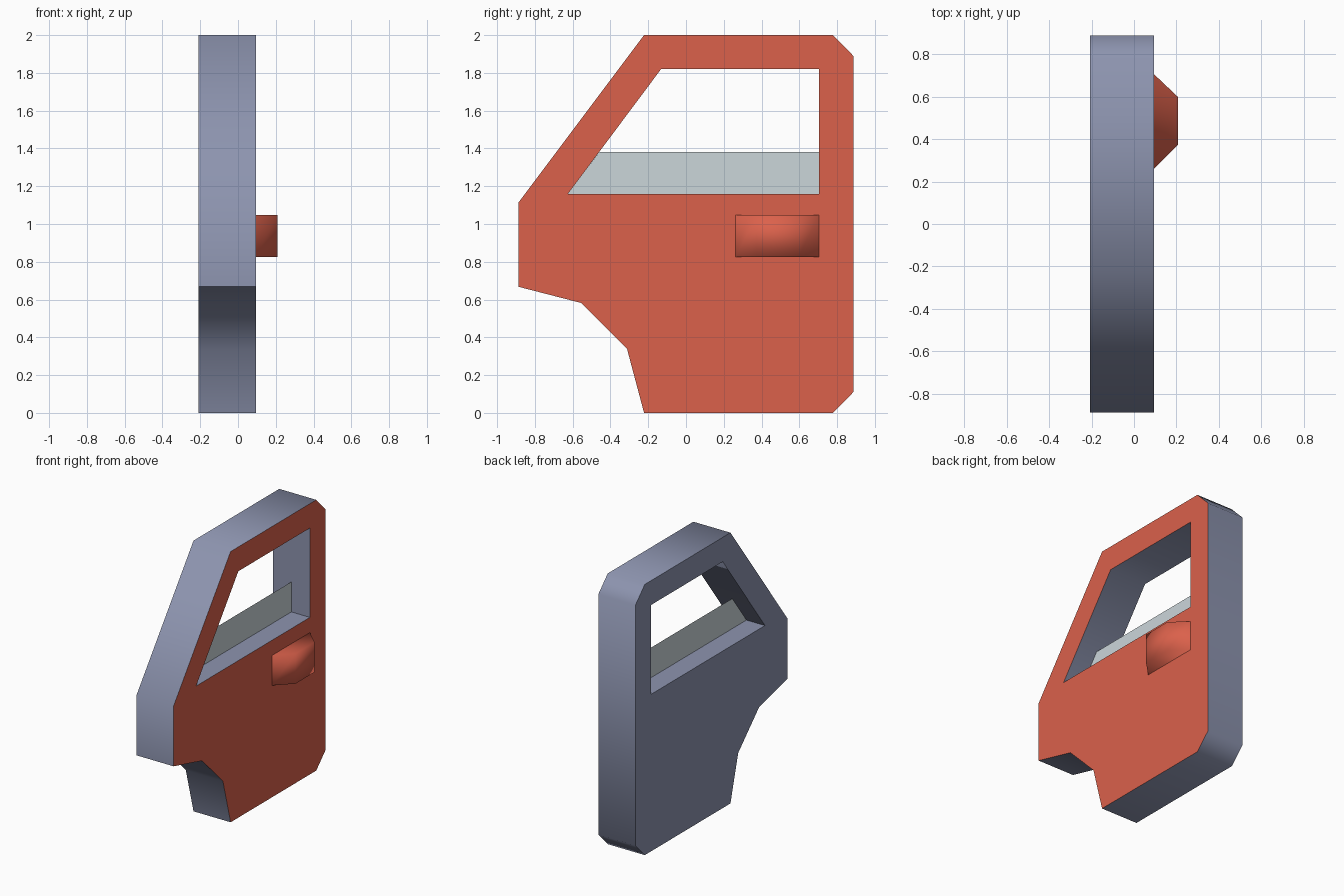
import bpy, bmesh, math

if "Cube" in bpy.data.objects:
    bpy.data.objects.remove(bpy.data.objects["Cube"])


def material(name, srgb):
    lin = [((c / 255 + 0.055) / 1.055) ** 2.4 for c in srgb]
    m = bpy.data.materials.new(name)
    m.diffuse_color = (*lin, 1)
    m.use_nodes = True
    m.node_tree.nodes["Principled BSDF"].inputs["Base Color"].default_value = m.diffuse_color
    return m


RED = material("red paint", (219, 97, 75))
TRIM = material("blue grey trim", (141, 148, 175))
GLASS = material("pale glass", (203, 214, 218))


def finish(bm, name, mats):
    """Smooth shallow edges, keep the steep ones sharp, and make the object."""
    for f in bm.faces:
        f.smooth = True
    for e in bm.edges:
        e.smooth = len(e.link_faces) == 2 and e.calc_face_angle(0) < math.radians(60)
    mesh = bpy.data.meshes.new(name)
    bm.to_mesh(mesh)
    bm.free()
    for m in mats:
        mesh.materials.append(m)
    ob = bpy.data.objects.new(name, mesh)
    bpy.context.collection.objects.link(ob)
    return ob


X_IN, X_OUT = -0.208, 0.095

# Door panel: outline with a window hole, profiles in (y, z)
outline = [(-0.222, 0), (0.778, 0), (0.888, 0.112), (0.888, 1.888), (0.778, 2),
           (-0.222, 2), (-0.888, 1.112), (-0.888, 0.668), (-0.555, 0.582), (-0.312, 0.338)]
window = [(-0.625, 1.16), (0.704, 1.16), (0.704, 1.82), (-0.132, 1.82)]

bm = bmesh.new()
caps = {X_IN: [], X_OUT: []}
for loop in (outline, window):
    rings = []
    for x in (X_IN, X_OUT):
        ring = [bm.verts.new((x, y, z)) for y, z in loop]
        caps[x] += [bm.edges.new((ring[i - 1], ring[i])) for i in range(len(ring))]
        rings.append(ring)
    loop_rings = rings
    for i in range(len(loop)):
        a, b = loop_rings
        bm.faces.new((a[i - 1], a[i], b[i], b[i - 1]))
for x, edges in caps.items():
    bmesh.ops.triangle_fill(bm, edges=edges, use_beauty=True, normal=(1, 0, 0))
bmesh.ops.recalc_face_normals(bm, faces=bm.faces)
# Only the outer skin is painted
for f in bm.faces:
    f.material_index = 1 if f.normal.x > 0.9 else 0
finish(bm, "door_panel", [TRIM, RED])

# Half-lowered window pane in the middle of the frame
bm = bmesh.new()
pane = [(-0.625, 1.16), (0.704, 1.16), (0.704, 1.382), (-0.459, 1.382)]
bm.faces.new([bm.verts.new(((X_IN + X_OUT) / 2, y, z)) for y, z in pane])
finish(bm, "window_pane", [GLASS])

# Door handle: tapered profile in (x, y), extruded upwards
bm = bmesh.new()
profile = [(X_OUT, 0.262), (0.208, 0.375), (0.208, 0.597), (X_OUT, 0.704)]
low, high = ([bm.verts.new((x, y, z)) for x, y in profile] for z in (0.826, 1.048))
bm.faces.new(low[::-1])
bm.faces.new(high)
for i in range(3):
    bm.faces.new((low[i], low[i + 1], high[i + 1], high[i]))
finish(bm, "door_handle", [RED])
